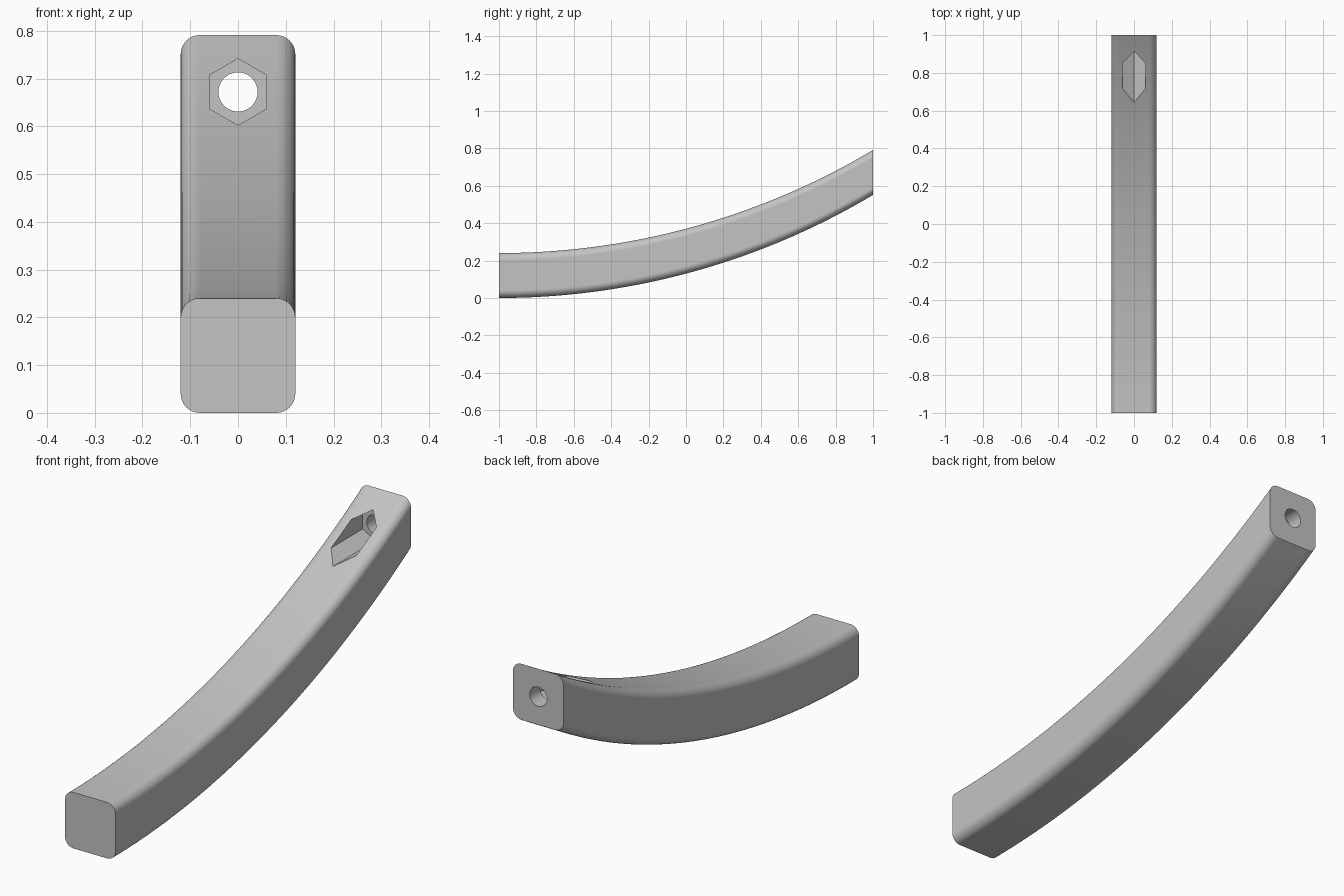
import bpy
import bmesh
from math import sin, cos, pi, sqrt

cube = bpy.data.objects.get("Cube")
if cube:
    bpy.data.objects.remove(cube, do_unlink=True)

HALF = 0.12      # half width of the square section
CORNER = 0.04    # corner radius
BEND = 3.905     # radius of the bend
HOLE_Z = 0.672   # height of the bolt axis

grey = bpy.data.materials.new("plain grey")
grey.use_nodes = True
colour = (0.55, 0.55, 0.55, 1)
grey.diffuse_color = colour
grey.node_tree.nodes["Principled BSDF"].inputs["Base Color"].default_value = colour


def loft(name, profile, stations):
    """Sweep an x-z profile through (y, rise) stations and cap both ends."""
    bm = bmesh.new()
    rings = [[bm.verts.new((x, y, z + rise)) for x, z in profile]
             for y, rise in stations]
    n = len(profile)
    for a, b in zip(rings, rings[1:]):
        for i in range(n):
            j = (i + 1) % n
            bm.faces.new((a[i], a[j], b[j], b[i]))
    bm.faces.new(rings[0])
    bm.faces.new(rings[-1])
    bmesh.ops.recalc_face_normals(bm, faces=bm.faces)
    mesh = bpy.data.meshes.new(name)
    bm.to_mesh(mesh)
    bm.free()
    mesh.materials.append(grey)
    obj = bpy.data.objects.new(name, mesh)
    bpy.context.collection.objects.link(obj)
    return obj


def polygon(sides, radius):
    """Regular polygon around the bolt axis, with a corner at the top."""
    return [(radius * sin(2 * pi * i / sides),
             HOLE_Z + radius * cos(2 * pi * i / sides)) for i in range(sides)]


# Curved bar: rounded square section following an arc, ends kept vertical
inner = HALF - CORNER
steps = 8
section = []
for q, (sx, sz) in enumerate([(1, 1), (-1, 1), (-1, -1), (1, -1)]):
    for k in range(steps + 1):
        a = (q + k / steps) * pi / 2
        section.append((sx * inner + CORNER * cos(a),
                        HALF + sz * inner + CORNER * sin(a)))
spans = 48
path = []
for i in range(spans + 1):
    run = 2 * i / spans
    path.append((run - 1, BEND - sqrt(BEND ** 2 - run ** 2)))
bar = loft("curved_bar", section, path)

# Hexagonal nut pocket and round bolt hole
cutters = [
    loft("nut_pocket_cutter", polygon(6, 0.0695), [(0.2, 0), (0.93, 0)]),
    loft("bolt_hole_cutter", polygon(48, 0.041), [(0.9, 0), (1.1, 0)]),
]
bpy.ops.object.select_all(action="DESELECT")
bpy.context.view_layer.objects.active = bar
bar.select_set(True)
for cutter in cutters:
    cutter.hide_render = True
    cut = bar.modifiers.new(cutter.name, "BOOLEAN")
    cut.operation = "DIFFERENCE"
    cut.solver = "EXACT"
    cut.object = cutter
    bpy.ops.object.modifier_apply(modifier=cut.name)
    bpy.data.objects.remove(cutter, do_unlink=True)

# Smooth corners with crisp ends and pocket edges
bpy.ops.object.shade_smooth_by_angle(angle=pi / 6)
weighted = bar.modifiers.new("even_shading", "WEIGHTED_NORMAL")
weighted.keep_sharp = True
